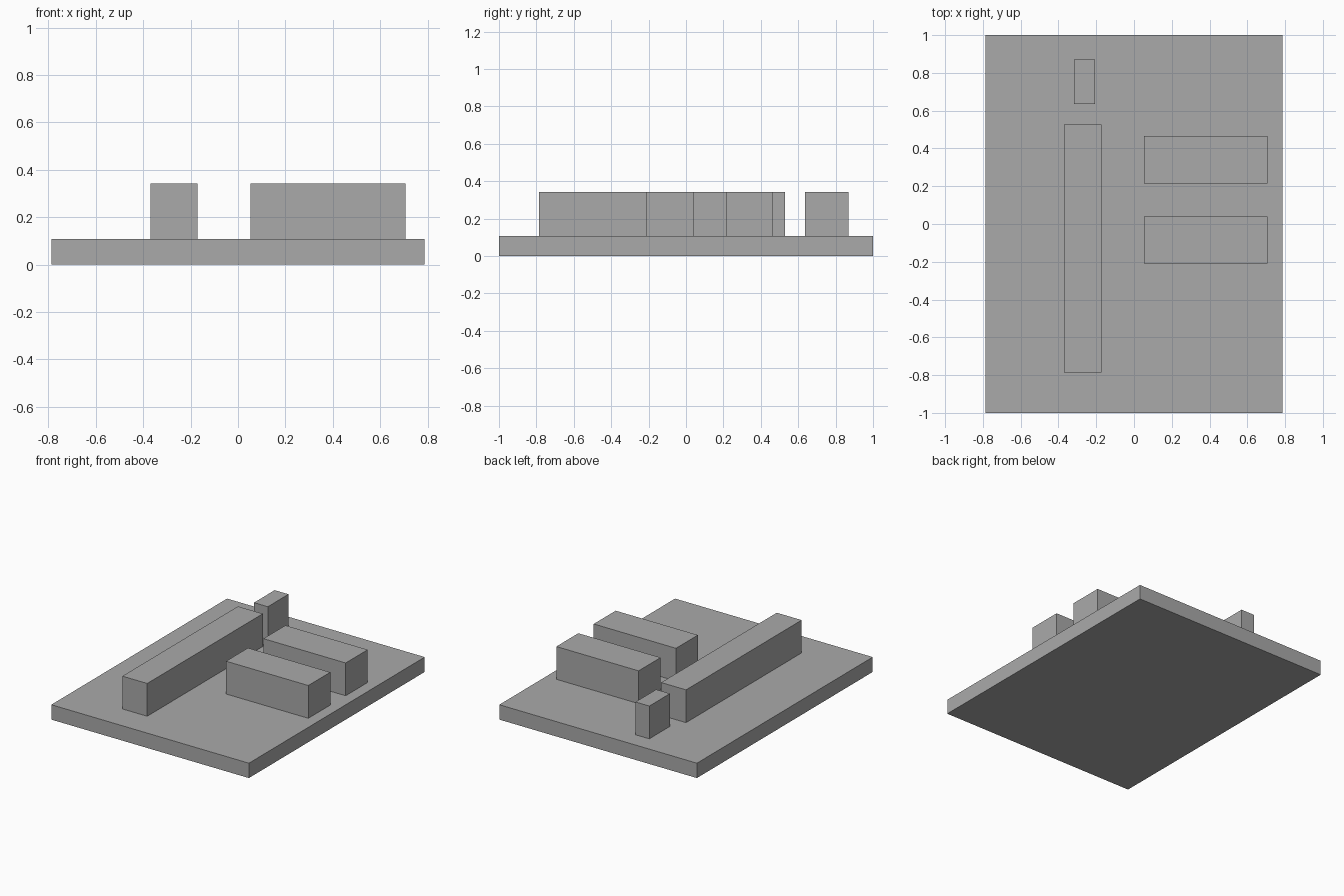
import bpy

if "Cube" in bpy.data.objects:
    bpy.data.objects.remove(bpy.data.objects["Cube"], do_unlink=True)

# One plain grey for everything
grey = bpy.data.materials.new("plain grey")
grey.use_nodes = True
colour = (0.4, 0.4, 0.4, 1)
grey.diffuse_color = colour
grey.node_tree.nodes["Principled BSDF"].inputs["Base Color"].default_value = colour


def block(name, x, y, z):
    """Box spanning the given (low, high) ranges."""
    spans = (x, y, z)
    bpy.ops.mesh.primitive_cube_add(size=1, location=[(a + b) / 2 for a, b in spans])
    ob = bpy.context.object
    ob.name = name
    ob.scale = [b - a for a, b in spans]
    bpy.ops.object.transform_apply(location=False, rotation=False, scale=True)
    ob.data.materials.append(grey)
    return ob


base_top, block_top = 0.107, 0.343
upper = (base_top, block_top)

# Base slab
block("base_slab", (-0.787, 0.787), (-1, 1), (0, base_top))

# Long bar and small post on the right side
block("long_bar", (-0.37, -0.172), (-0.787, 0.528), upper)
block("small_post", (-0.317, -0.207), (0.635, 0.87), upper)

# Pair of equal cross bars on the left side
for name, y in (("front_cross_bar", -0.21), ("back_cross_bar", 0.215)):
    block(name, (0.052, 0.707), (y, y + 0.25), upper)
